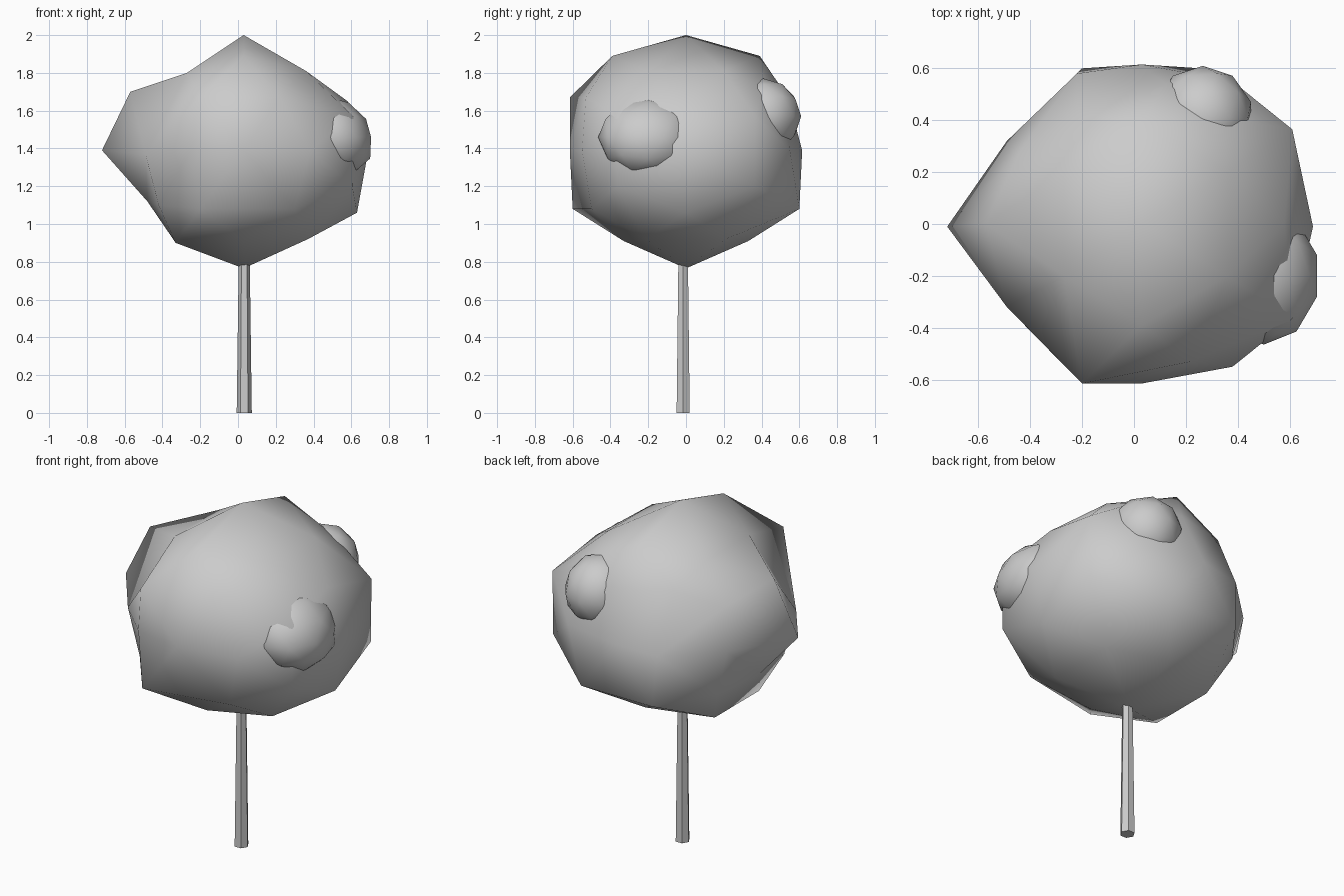
import bpy, bmesh
from math import radians
from mathutils import Vector, Matrix

if "Cube" in bpy.data.objects:
    bpy.data.objects.remove(bpy.data.objects["Cube"])

CENTRE = Vector((0.03, 0, 1.39))

# Crown corners that exist on both sides (mirrored in y), top to bottom
PAIRED = [
    (.03, .39, 1.89), (.36, .20, 1.81), (-.27, .20, 1.80),
    (.61, .365, 1.57),
    (-.49, .32, 1.37), (.03, .615, 1.39), (.38, .55, 1.39),
    (.605, .365, 1.20), (-.20, .60, 1.08), (-.42, .31, 1.10),
    (.03, .33, .91), (.37, .21, .92), (-.33, .205, .90),
]
# Crown corners that are on the middle line or on one side only
SINGLE = [
    (.03, 0, 2.0), (-.57, 0, 1.70), (.58, 0, 1.65), (-.72, -.01, 1.39), (.69, -.01, 1.39),
    (-.48, 0, 1.12), (.63, 0, 1.06), (.03, 0, .765),
    (-.20, -.615, 1.67), (.22, -.53, 1.67), (-.25, -.565, 1.39), (.30, -.50, 1.08),
    (.34, .41, 1.73), (.12, .54, 1.67), (-.22, .43, 1.70), (-.44, .28, 1.60),
    (-.22, .58, 1.37), (.26, .60, 1.08),
]


def finish(bm, name, smooth):
    bmesh.ops.recalc_face_normals(bm, faces=bm.faces[:])
    for f in bm.faces:
        f.smooth = smooth
    mesh = bpy.data.meshes.new(name)
    bm.to_mesh(mesh)
    bm.free()
    obj = bpy.data.objects.new(name, mesh)
    bpy.context.collection.objects.link(obj)


# Crown: triangulate the directions on a unit sphere, then pull each corner out
bm = bmesh.new()
radius = {}
for p in SINGLE + PAIRED + [(x, -y, z) for x, y, z in PAIRED]:
    d = Vector(p) - CENTRE
    radius[bm.verts.new(d.normalized())] = d.length
bmesh.ops.convex_hull(bm, input=bm.verts[:])
for v, r in radius.items():
    v.co = CENTRE + v.co * r
finish(bm, "crown", True)


# Leaf clumps barely poking out of the crown; lean slides the upper half inward
def clump(name, loc, scale, lean=0):
    bm = bmesh.new()
    bmesh.ops.create_icosphere(bm, subdivisions=2, radius=1)
    for v in bm.verts:
        off = Vector([s * k for s, k in zip(scale, v.co)])
        off.x -= lean * off.z
        v.co = Vector(loc) + off
    finish(bm, name, True)


clump("right_clump", (.50, -.20, 1.46), (.215, .265, .215), .15)
clump("back_clump", (.265, .41, 1.57), (.195, .20, .20))

# Trunk: thin tapered six-sided post with a corner towards +x
bm = bmesh.new()
bmesh.ops.create_cone(bm, cap_ends=True, segments=6, radius1=.04, radius2=.028, depth=.9,
                      matrix=Matrix.Translation((.033, -.015, .45)) @ Matrix.Rotation(radians(90), 4, 'Z'))
finish(bm, "trunk", False)
